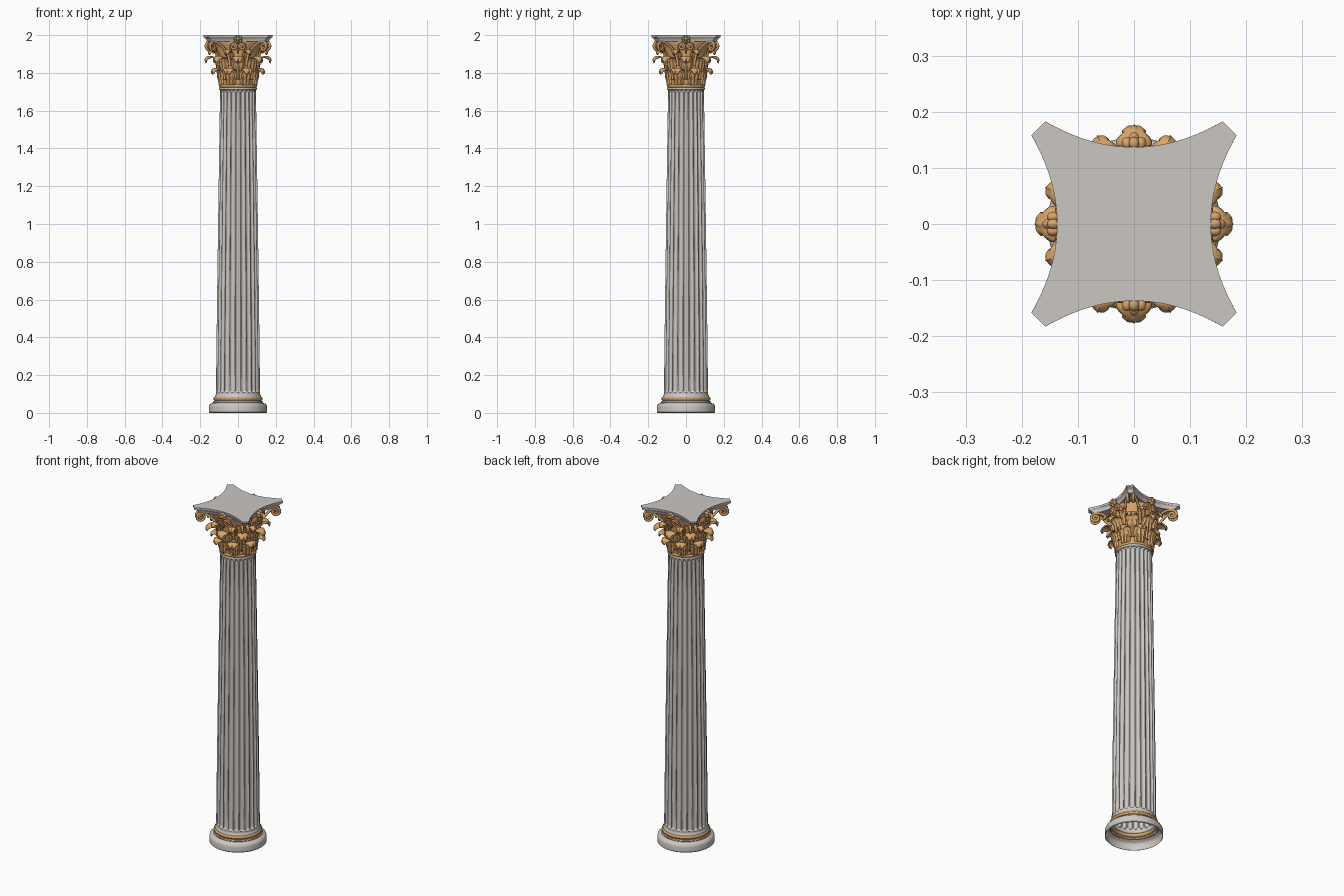
import bpy, bmesh, math
from math import sin, cos, pi, radians, sqrt

if "Cube" in bpy.data.objects:
    bpy.data.objects.remove(bpy.data.objects["Cube"])


def material(name, rgb):
    m = bpy.data.materials.new(name)
    m.diffuse_color = (*rgb, 1)
    m.use_nodes = True
    m.node_tree.nodes["Principled BSDF"].inputs["Base Color"].default_value = m.diffuse_color
    return m


STONE = material("pale_stone", (0.60, 0.57, 0.54))
GOLD = material("warm_gold", (0.68, 0.37, 0.14))


def finish(name, bm, mat, angle=40, thick=0):
    bmesh.ops.recalc_face_normals(bm, faces=bm.faces)
    me = bpy.data.meshes.new(name)
    bm.to_mesh(me)
    bm.free()
    ob = bpy.data.objects.new(name, me)
    bpy.context.collection.objects.link(ob)
    me.materials.append(mat)
    if thick:
        s = ob.modifiers.new("thickness", 'SOLIDIFY')
        s.thickness = thick
        s.offset = 0
    bpy.ops.object.select_all(action='DESELECT')
    ob.select_set(True)
    bpy.context.view_layer.objects.active = ob
    bpy.ops.object.shade_smooth_by_angle(angle=radians(angle))
    return ob


def skin(bm, rows, closed=True):
    """Join rows of points with quads."""
    vr = [[bm.verts.new(p) for p in row] for row in rows]
    n = len(vr[0])
    for a, b in zip(vr, vr[1:]):
        for i in range(n if closed else n - 1):
            j = (i + 1) % n
            bm.faces.new((a[i], a[j], b[j], b[i]))
    return vr


def lathe(name, prof, mat, seg=64):
    bm = bmesh.new()
    skin(bm, [[(r * cos(2 * pi * i / seg), r * sin(2 * pi * i / seg), z)
               for i in range(seg)] for r, z in prof])
    return finish(name, bm, mat)


def torus_profile(r, z, a, b, n=12):
    return [(r + a * cos(2 * pi * i / n), z + b * sin(2 * pi * i / n)) for i in range(n + 1)]


# Base: open-bottomed plinth, then gold rings
lathe("base", [(0.150, 0), (0.154, 0.004), (0.154, 0.032), (0.151, 0.042), (0.144, 0.049),
               (0.134, 0.052), (0.130, 0.056), (0.124, 0.066), (0.123, 0.085),
               (0.121, 0.092), (0.118, 0.096), (0.1175, 0.102)], STONE)
lathe("base_gold_ring", torus_profile(0.120, 0.075, 0.010, 0.011), GOLD)
lathe("base_gold_fillet", torus_profile(0.129, 0.057, 0.004, 0.004), GOLD)

# Shaft: 24 round-ended flutes with a gentle taper
FL, SUB = 24, 12
Z0, Z1 = 0.10, 1.715
ends = [0, .004, .008, .009, .011, .014, .018, .022]
zs = [Z0 + e for e in ends] + [Z0 + 0.022 + (Z1 - Z0 - 0.044) * k / 10 for k in range(1, 10)] \
    + [Z1 - e for e in reversed(ends)]
rows = []
for z in zs:
    t = (z - Z0) / (Z1 - Z0)
    r = 0.1175 - 0.022 * t ** 1.15
    d = min(z - Z0, Z1 - z) - 0.008
    cap = 0 if d <= 0 else (1 if d >= 0.014 else sqrt(1 - (1 - d / 0.014) ** 2))
    row = []
    for i in range(FL * SUB):
        u = ((i % SUB) / SUB - 0.5) * 2
        w = 0.84 * cap
        dep = 0.0095 * cap * sqrt(max(0, 1 - (u / w) ** 2)) if w > 0 else 0
        a = 2 * pi * (i / SUB - 0.5) / FL
        row.append(((r - dep) * cos(a), (r - dep) * sin(a), z))
    rows.append(row)
bm = bmesh.new()
skin(bm, rows)
finish("fluted_shaft", bm, STONE, 35)
lathe("shaft_neck", [(0.094, 1.708), (0.099, 1.711), (0.100, 1.717), (0.098, 1.724), (0.094, 1.726)], STONE)

# Capital core: gold collar and bell
lathe("capital_collar", torus_profile(0.096, 1.731, 0.006, 0.008), GOLD)
lathe("capital_bell", [(0.096, 1.728), (0.098, 1.78), (0.102, 1.84), (0.109, 1.90),
                       (0.119, 1.945), (0.126, 1.96), (0.124, 1.972)], GOLD)


def sample(path, t):
    """Catmull-Rom point on a short path."""
    n = len(path) - 1
    k = min(int(t * n), n - 1)
    f = t * n - k
    p = [path[max(0, min(n, k + j))] for j in (-1, 0, 1, 2)]
    return [0.5 * (2 * b + (c - a) * f + (2 * a - 5 * b + 4 * c - d) * f * f
                   + (3 * b - a - 3 * c + d) * f ** 3) for a, b, c, d in zip(*p)]


# Acanthus leaves: lobed, ribbed tongues curling outward
def leaves(name, path, width, angles, lobes=5, nu=30, nv=12):
    bm = bmesh.new()
    for ang in angles:
        rows = []
        for i in range(nu + 1):
            t = i / nu
            r, z = sample(path, t)
            h = width * (0.72 + 0.28 * sin(pi * min(t * 1.2, 1))) * sqrt(max(0.02, 1 - t ** 5))
            h *= 0.78 + 0.22 * abs(sin(pi * lobes * t))
            row = []
            for j in range(nv + 1):
                v = 2 * j / nv - 1
                rr = r + 0.0035 * cos(v * pi * 3) * (1 - t * 0.6) - 0.004 * v * v
                zz = z - 0.012 * v * v * t
                s = v * h
                # lower part wraps the bell, tip spreads flat
                b = s / 0.115
                x = (1 - t) * rr * cos(b) + t * rr
                y = (1 - t) * rr * sin(b) + t * s
                row.append((x * cos(ang) - y * sin(ang), x * sin(ang) + y * cos(ang), zz))
            rows.append(row)
        skin(bm, rows, False)
    finish(name, bm, GOLD, 50, 0.005)


eight = [k * pi / 4 for k in range(8)]
offset = [a + pi / 8 for a in eight]
leaves("lower_leaves", [(0.101, 1.735), (0.104, 1.765), (0.108, 1.795), (0.118, 1.818),
                        (0.134, 1.824), (0.146, 1.814), (0.148, 1.804)], 0.038, offset)
leaves("upper_leaves", [(0.103, 1.765), (0.108, 1.81), (0.114, 1.85), (0.127, 1.880),
                        (0.150, 1.888), (0.169, 1.878), (0.174, 1.864)], 0.036, eight)
leaves("volute_leaves", [(0.106, 1.84), (0.113, 1.875), (0.124, 1.905), (0.145, 1.922),
                         (0.162, 1.918), (0.168, 1.908)], 0.024, offset, 4, 20, 8)


# Scrolls: corner volutes and small inner helices swept as tubes
def scrolls(name, paths, radius):
    cu = bpy.data.curves.new(name, 'CURVE')
    cu.dimensions = '3D'
    cu.bevel_depth = radius
    cu.bevel_resolution = 1
    cu.use_fill_caps = True
    for pts in paths:
        sp = cu.splines.new('POLY')
        sp.points.add(len(pts) - 1)
        for p, (a, r, z) in zip(sp.points, pts):
            p.co = (r * cos(a), r * sin(a), z, 1)
        sp.use_smooth = True
    cu.materials.append(GOLD)
    ob = bpy.data.objects.new(name, cu)
    bpy.context.collection.objects.link(ob)
    bpy.ops.object.select_all(action='DESELECT')
    ob.select_set(True)
    bpy.context.view_layer.objects.active = ob
    bpy.ops.object.convert(target='MESH')


volutes, helices = [], []
for q in range(4):
    for s in (-1, 1):
        corner, axis = q * pi / 2 + pi / 4, q * pi / 2
        stem = [(22, .112, 1.84), (20, .122, 1.89), (14, .145, 1.93), (8, .175, 1.958), (4, .203, 1.966)]
        pts = [sample(stem, k / 12) for k in range(13)]
        for k in range(1, 31):
            th = pi / 2 - k / 30 * 3.5 * pi
            rad = 0.026 * (1 - 0.85 * k / 30)
            pts.append((4 - 1.5 * k / 30, 0.203 + rad * cos(th), 1.940 + rad * sin(th)))
        volutes.append([(corner + s * radians(a), r, z) for a, r, z in pts])
        stem = [(22, .112, 1.85), (21, .120, 1.90), (16, .130, 1.945), (10, .137, 1.958)]
        pts = [sample(stem, k / 10) for k in range(11)]
        for k in range(1, 25):
            th = pi / 2 + k / 24 * 3 * pi
            rad = 0.018 * (1 - 0.85 * k / 24)
            pts.append((10 + math.degrees(rad * cos(th) / 0.137), 0.137, 1.940 + rad * sin(th)))
        helices.append([(axis + s * radians(a), r, z) for a, r, z in pts])
scrolls("corner_volutes", volutes, 0.0075)
scrolls("inner_helices", helices, 0.006)

# Abacus: concave-sided slab with clipped corners and a moulded edge
outline = []
for q in range(4):
    for k in range(21):
        x = 0.158 * (1 - k / 10)
        y = 0.137 + 0.046 * abs(x / 0.158) ** 2
        a = q * pi / 2
        outline.append((x * cos(a) - y * sin(a), x * sin(a) + y * cos(a)))
bm = bmesh.new()
layers = [(0.89, 1.966), (0.91, 1.973), (0.925, 1.980), (0.965, 1.986), (0.99, 1.988), (1, 1.991), (1, 2.0)]
vr = skin(bm, [[(x * s, y * s, z) for x, y in outline] for s, z in layers])
for ring, z in ((vr[0], 1.966), (vr[-1], 2.0)):
    c = bm.verts.new((0, 0, z))
    for i in range(len(ring)):
        bm.faces.new((ring[i], ring[(i + 1) % len(ring)], c))
finish("abacus", bm, STONE, 30)

# Rosettes at the middle of each abacus side
bm = bmesh.new()


def blob(x, y, z, sx, sy, sz, ang):
    res = bmesh.ops.create_uvsphere(bm, u_segments=10, v_segments=6, radius=1)
    for v in res["verts"]:
        px, py, pz = x + v.co.x * sx, y + v.co.y * sy, z + v.co.z * sz
        v.co = (px * cos(ang) - py * sin(ang), px * sin(ang) + py * cos(ang), pz)


for q in range(4):
    a = q * pi / 2
    blob(0.146, 0, 1.977, 0.018, 0.011, 0.011, a)
    for k in range(6):
        th = k * pi / 3 + pi / 6
        blob(0.144, 0.0145 * cos(th), 1.977 + 0.0135 * sin(th), 0.012, 0.0095, 0.0095, a)
    blob(0.132, 0, 1.935, 0.010, 0.005, 0.035, a)
finish("rosettes", bm, GOLD)
